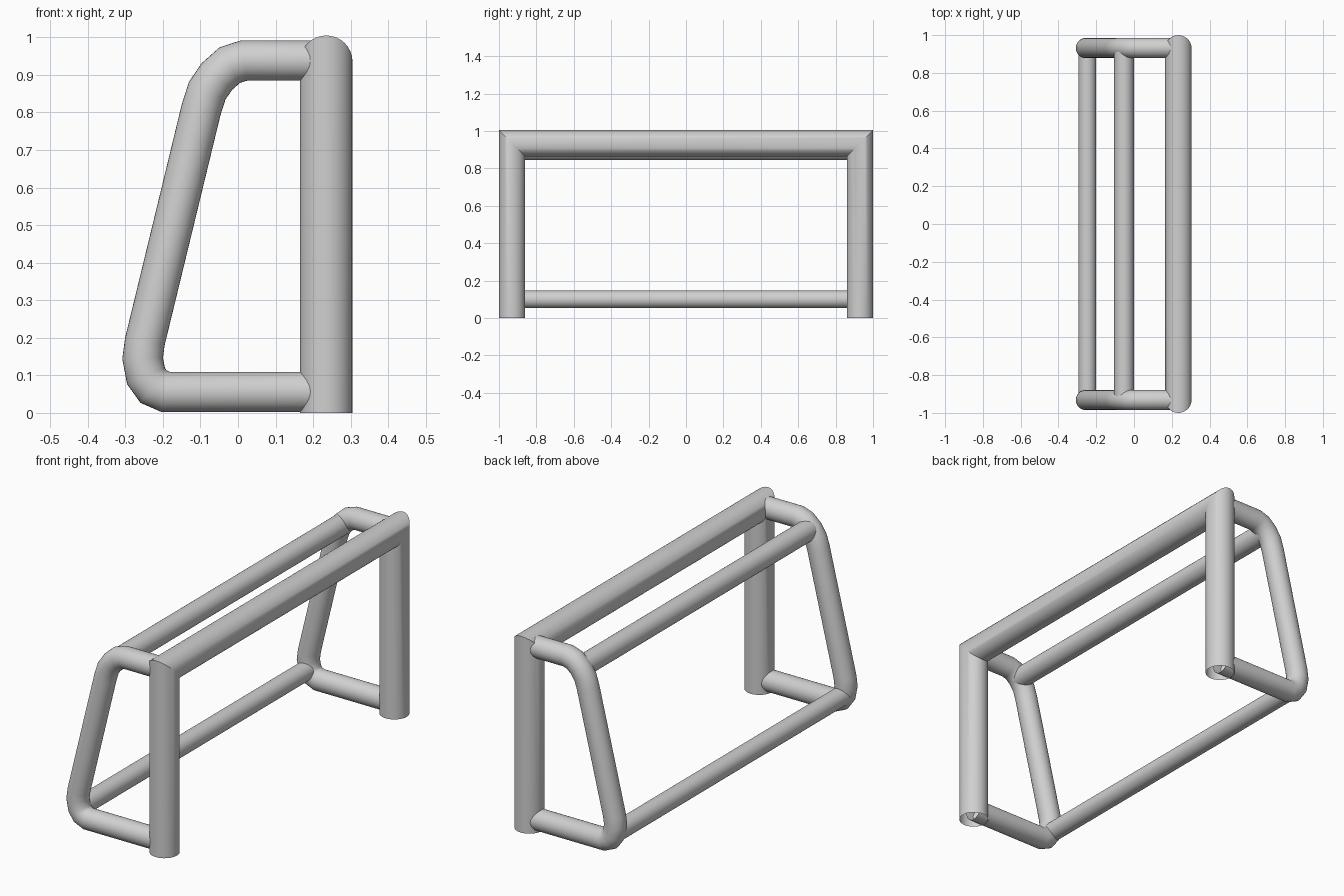
import bpy
import bmesh
import math
from mathutils import Vector

cube = bpy.data.objects.get("Cube")
if cube:
    bpy.data.objects.remove(cube, do_unlink=True)

# One light grey paint for everything
paint = bpy.data.materials.new("light_grey_metal")
paint.use_nodes = True
grey = (0.63, 0.63, 0.63, 1)
paint.diffuse_color = grey
paint.node_tree.nodes["Principled BSDF"].inputs["Base Color"].default_value = grey


def tube(name, path, normal, radius, sides=32):
    """Open pipe with mitred joints along a flat path; normal is the path's plane normal."""
    points = [Vector(p) for p in path]
    n = Vector(normal)
    bm = bmesh.new()
    rings = []
    for i, p in enumerate(points):
        before = (p - points[i - 1]).normalized() if i else None
        after = (points[i + 1] - p).normalized() if i + 1 < len(points) else None
        before, after = before or after, after or before
        tangent = (before + after).normalized()
        across = n.cross(tangent) / tangent.dot(before)
        ring = []
        for k in range(sides):
            a = math.tau * k / sides
            ring.append(bm.verts.new(p + radius * (math.cos(a) * n + math.sin(a) * across)))
        rings.append(ring)
    for r0, r1 in zip(rings, rings[1:]):
        for k in range(sides):
            j = (k + 1) % sides
            bm.faces.new((r0[k], r1[k], r1[j], r0[j]))
    mesh = bpy.data.meshes.new(name)
    bm.to_mesh(mesh)
    bm.free()
    mesh.materials.append(paint)
    obj = bpy.data.objects.new(name, mesh)
    bpy.context.collection.objects.link(obj)
    bpy.ops.object.select_all(action='DESELECT')
    obj.select_set(True)
    bpy.context.view_layer.objects.active = obj
    bpy.ops.object.shade_smooth_by_angle(angle=math.radians(30))
    return obj


X, Y = (1, 0, 0), (0, 1, 0)
POST_X, POST_Y, BAR_Z = 0.235, 0.93, 0.935

# Posts and crossbar, mitred at the top corners
tube("goal_frame", [(POST_X, -POST_Y, 0), (POST_X, -POST_Y, BAR_Z),
                    (POST_X, POST_Y, BAR_Z), (POST_X, POST_Y, 0)], X, 0.07)

# Bent side supports
profile = [(POST_X, 0.938), (0.015, 0.938), (-0.022, 0.926), (-0.056, 0.896),
           (-0.082, 0.858), (-0.098, 0.808), (-0.248, 0.19), (-0.254, 0.145),
           (-0.245, 0.098), (-0.225, 0.07), (-0.193, 0.056), (POST_X, 0.056)]
for name, y in (("front_side_support", -0.932), ("back_side_support", 0.932)):
    tube(name, [(x, y, z) for x, z in profile], Y, 0.0535)

# Long rear bars joining the side supports
for name, x, z, r in (("upper_rear_bar", -0.053, 0.896, 0.052),
                      ("lower_rear_bar", -0.247, 0.1, 0.047)):
    tube(name, [(x, -0.932, z), (x, 0.932, z)], X, r)
